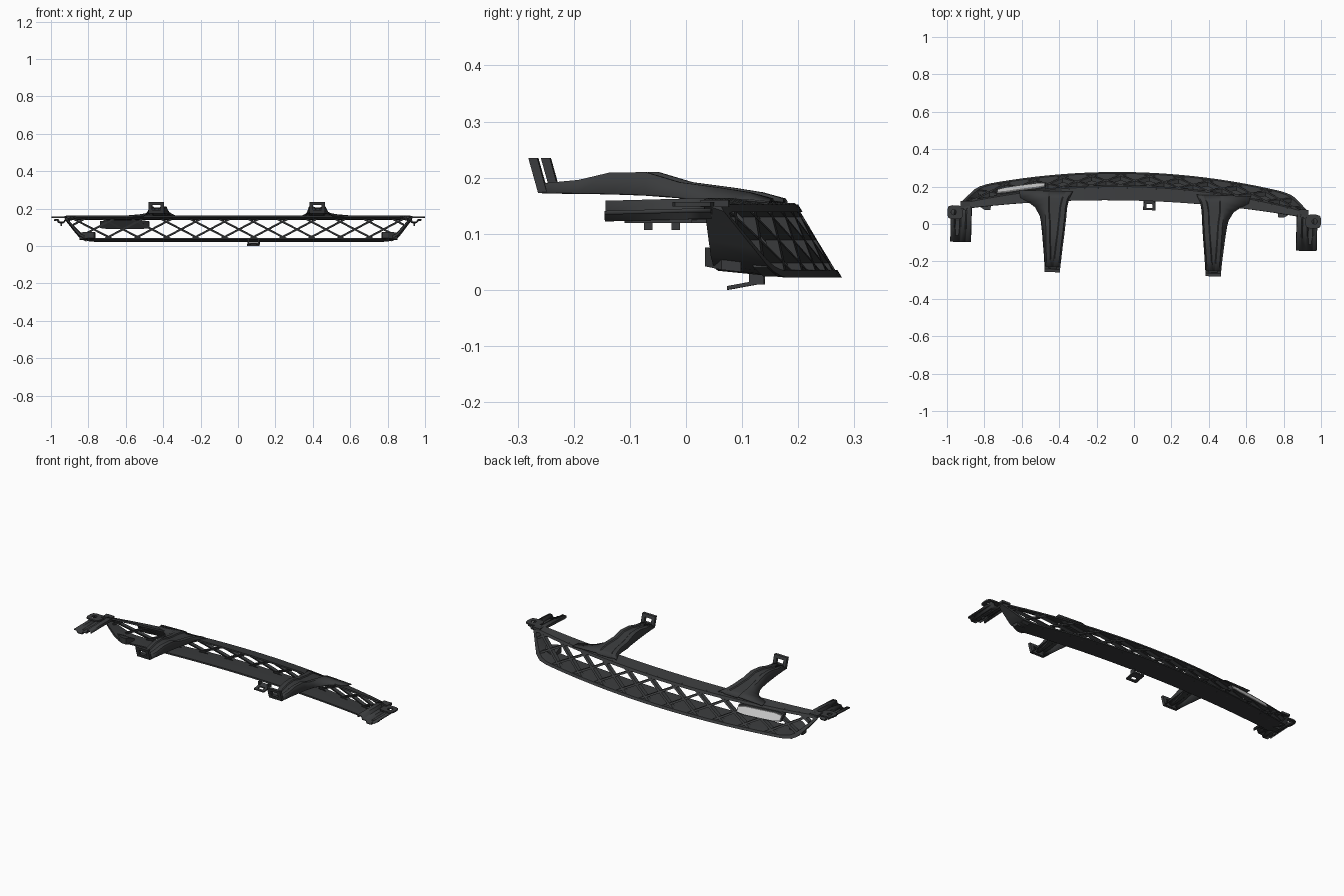
import bpy, bmesh, math
from mathutils import Vector

if "Cube" in bpy.data.objects:
    bpy.data.objects.remove(bpy.data.objects["Cube"])

TILT = 0.026  # the whole part sits slightly turned about z


def material(name, c):
    m = bpy.data.materials.new(name)
    m.diffuse_color = (*c, 1)
    m.use_nodes = True
    m.node_tree.nodes["Principled BSDF"].inputs["Base Color"].default_value = m.diffuse_color
    return m


DARK = material("dark_plastic", (0.042, 0.044, 0.046))
LIGHT = material("light_plate", (0.6, 0.6, 0.6))


def finish(name, bm, mat=DARK, solid=0):
    for v in bm.verts:
        x, y, z = v.co
        v.co = (x + TILT * y, y - TILT * x, z)
    bmesh.ops.recalc_face_normals(bm, faces=bm.faces)
    me = bpy.data.meshes.new(name)
    bm.to_mesh(me)
    bm.free()
    ob = bpy.data.objects.new(name, me)
    bpy.context.collection.objects.link(ob)
    me.materials.append(mat)
    if solid:
        md = ob.modifiers.new("thickness", 'SOLIDIFY')
        md.thickness = solid
    bpy.ops.object.select_all(action='DESELECT')
    ob.select_set(True)
    bpy.context.view_layer.objects.active = ob
    bpy.ops.object.shade_smooth_by_angle(angle=math.radians(30))
    return ob


def loft(bm, rings, closed=True, loop=False, cap=False):
    vs = [[bm.verts.new(p) for p in r] for r in rings]
    n = len(rings[0])
    for i in range(len(vs) if loop else len(vs) - 1):
        a, b = vs[i], vs[(i + 1) % len(vs)]
        for j in range(n if closed else n - 1):
            k = (j + 1) % n
            bm.faces.new((a[j], a[k], b[k], b[j]))
    if cap:
        bm.faces.new(vs[0])
        bm.faces.new(vs[-1][::-1])


def box(bm, x0, x1, y0, y1, z0, z1):
    loft(bm, [[(x0, y0, z), (x1, y0, z), (x1, y1, z), (x0, y1, z)] for z in (z0, z1)], cap=True)


def holed_plate(bm, outer, inner, off):
    off = Vector(off)
    o, i = [Vector(p) for p in outer], [Vector(p) for p in inner]
    loft(bm, [o, i, [p + off for p in i], [p + off for p in o]], loop=True)


def front_y(x, z):
    return 0.2 - 0.133 * x * x + 0.6 * (0.15 - z)


def rear_y(x):
    return 0.125 - 0.08 * x * x


# Surround: rounded trapezoid ring with deep top and bottom shelves
half = [(0.9 * i / 16, 0.152) for i in range(17)]
half += [(0.925, 0.149), (0.928, 0.14), (0.905, 0.11), (0.878, 0.075), (0.855, 0.047),
         (0.83, 0.032), (0.80, 0.025)]
half += [(0.77 * (1 - i / 14), 0.022) for i in range(15)]
outline = half + [(-x, z) for x, z in half[-2:0:-1]]
inset = [(x * 0.972, 0.087 + (z - 0.087) * 0.8) for x, z in outline]
bm = bmesh.new()
loft(bm, [[(x, front_y(x, z), z) for x, z in outline],
          [(x, front_y(x, z), z) for x, z in inset],
          [(x, front_y(x, z) - 0.025, z + 0.003) for x, z in inset],
          [(x * 0.985, rear_y(x), 0.099 + (z - 0.087) * 0.86) for x, z in outline],
          [(x, rear_y(x), z + 0.012) for x, z in outline]], loop=True)
finish("grille_surround", bm)

# Diamond lattice: two families of diagonal bars following the curved face
bm = bmesh.new()
PITCH, RUN, Z0, Z1 = 0.155, 0.232, 0.028, 0.15
for d in (1, -1):
    for k in range(-9, 10):
        def at(t):
            return k * PITCH + d * RUN * (t - 0.5), Z0 + (Z1 - Z0) * t
        ts = [i / 60 for i in range(61)
              if abs(at(i / 60)[0]) < 0.835 + 0.075 * i / 60]
        if len(ts) < 8:
            continue
        rings = []
        for i in range(6):
            x, z = at(ts[0] + (ts[-1] - ts[0]) * i / 5)
            y = front_y(x, z) - 0.004
            wx, wz = -d * 0.0025, 0.0045
            rings.append([(x - wx, y - 0.6 * -wz, z - wz), (x + wx, y - 0.6 * wz, z + wz),
                          (x + wx, y - 0.025, z + wz), (x - wx, y - 0.022, z - wz)])
        loft(bm, rings, cap=True)
finish("lattice_bars", bm)

# Blank badge plate and its backing on one side of the lattice
for name, grow, y0, y1, mat in (("badge_backing", 0.006, -0.022, 0.004, DARK),
                                ("badge_plate", 0, 0.004, 0.009, LIGHT)):
    bm = bmesh.new()
    rings = []
    for i in range(7):
        x = -0.61 + (0.125 + grow) * (i / 3 - 1)
        h = 0.018 + grow - (0.006 if i in (0, 6) else 0)
        zs = (0.114 - h, 0.114 + h)
        rings.append([(x, front_y(x, zs[0]) + y0, zs[0]), (x, front_y(x, zs[1]) + y0, zs[1]),
                      (x, front_y(x, zs[1]) + y1, zs[1]), (x, front_y(x, zs[0]) + y1, zs[0])])
    loft(bm, rings, cap=True)
    finish(name, bm, mat)

# Arm stations: y, top z, bottom z, inner x, top outer x, foot outer x
ARM = [(0.165, 0.163, 0.158, 0.33, 0.48, 0.62), (0.125, 0.174, 0.162, 0.35, 0.48, 0.61),
       (0.10, 0.178, 0.162, 0.355, 0.48, 0.565), (0.075, 0.182, 0.161, 0.36, 0.48, 0.53),
       (0.03, 0.188, 0.162, 0.362, 0.475, 0.505), (0.0, 0.192, 0.166, 0.365, 0.472, 0.498),
       (-0.06, 0.210, 0.17, 0.37, 0.47, 0.49), (-0.125, 0.209, 0.172, 0.377, 0.467, 0.483),
       (-0.18, 0.196, 0.173, 0.382, 0.464, 0.477), (-0.245, 0.19, 0.174, 0.388, 0.46, 0.472)]

for s, side in ((-1, "left"), (1, "right")):
    # Channel-shaped mounting arm with raised centre rib
    bm = bmesh.new()
    loft(bm, [[(s * xi, y, zb), (s * (xi + 0.01), y, zt), (s * (xi + 0.035), y, zt),
               (s * (xi + 0.04), y, zt - 0.005), (s * (xt - 0.025), y, zt - 0.005),
               (s * (xt - 0.02), y, zt), (s * xt, y, zt), (s * xo, y, zb)]
              for y, zt, zb, xi, xt, xo in ARM], closed=False)
    finish(side + "_mounting_arm", bm, solid=0.004)

    # Upright tab with square hole at the arm tip
    def tab(x, z):
        return (s * x, -0.236 - (z - 0.175) * 0.28, z)
    bm = bmesh.new()
    holed_plate(bm, [tab(0.388, 0.173), tab(0.472, 0.173), tab(0.472, 0.235), tab(0.388, 0.235)],
                [tab(0.408, 0.192), tab(0.452, 0.192), tab(0.452, 0.218), tab(0.408, 0.218)],
                (0, -0.016, 0))
    finish(side + "_arm_tab", bm)

    # Corrugated end bracket
    bm = bmesh.new()
    prof = [(0.868, 0.148), (0.87, 0.162), (0.895, 0.163), (0.902, 0.145), (0.925, 0.145),
            (0.932, 0.132), (0.955, 0.132), (0.962, 0.145), (0.98, 0.145)]
    loft(bm, [[(s * x, y, z + dz) for x, z in prof]
              for y, dz in ((0.07, 0), (0.03, 0), (-0.12, -0.004))], closed=False)
    finish(side + "_end_bracket", bm, solid=0.007)

    # Round-holed ear
    bm = bmesh.new()
    outer, inner = [], []
    for i in range(16):
        a = math.tau * i / 16
        c, n = math.cos(a), math.sin(a)
        q = 1 / max(abs(c), abs(n))
        q = min(q, 1.2)
        outer.append((s * (0.957 + 0.042 * c * q), 0.038 + 0.037 * n * q, 0.149))
        inner.append((s * (0.965 + 0.014 * c), 0.038 + 0.014 * n, 0.149))
    holed_plate(bm, outer, inner, (0, 0, 0.008))
    box(bm, s * 0.88, s * 0.93, 0.05, 0.1, 0.148, 0.16)
    finish(side + "_end_ear", bm)

    # Locating rib and pin under the bracket
    bm = bmesh.new()
    box(bm, s * 0.935, s * 0.952, -0.085, 0.035, 0.119, 0.131)
    box(bm, s * 0.94, s * 0.948, -0.05, -0.035, 0.107, 0.12)
    finish(side + "_bracket_pin", bm)

    # Lower corner bracket, tapered
    bm = bmesh.new()
    loft(bm, [[(s * x0, y, z0), (s * x1, y, z0), (s * x1, y, z1), (s * x0, y, z1)]
              for x0, x1, y, z0, z1 in ((0.77, 0.80, 0.055, 0.042, 0.076),
                                        (0.765, 0.85, 0.085, 0.036, 0.072),
                                        (0.765, 0.85, 0.12, 0.032, 0.055))], closed=True, cap=True)
    finish(side + "_corner_bracket", bm)

# Lower locating tab with hole and its two gussets
bm = bmesh.new()
holed_plate(bm, [(0.047, 0.076, 0.0), (0.113, 0.076, 0.0), (0.113, 0.142, 0.012), (0.047, 0.142, 0.012)],
            [(0.064, 0.088, 0.002), (0.096, 0.088, 0.002), (0.096, 0.108, 0.006), (0.064, 0.108, 0.006)],
            (0, 0, 0.007))
for x in (0.047, 0.105):
    box(bm, x, x + 0.008, 0.115, 0.142, 0.01, 0.034)
finish("lower_tab", bm)
